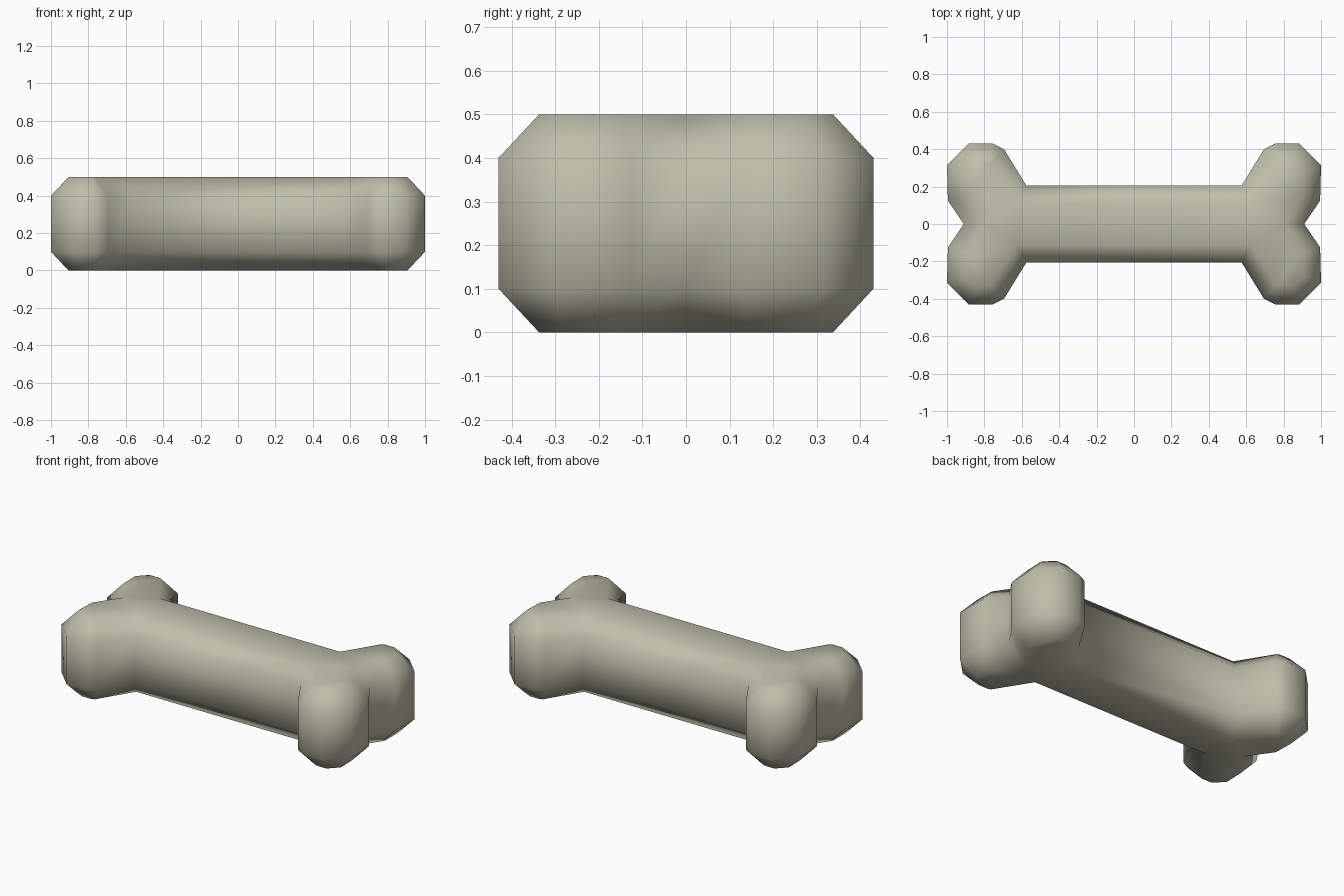
import bpy, bmesh
from mathutils import Vector

if "Cube" in bpy.data.objects:
    bpy.data.objects.remove(bpy.data.objects["Cube"])

# Bone colour
mat = bpy.data.materials.new("bone_beige")
mat.diffuse_color = (0.52, 0.52, 0.41, 1)
mat.use_nodes = True
mat.node_tree.nodes["Principled BSDF"].inputs["Base Color"].default_value = mat.diffuse_color

# Quarter outline seen from above: shaft corner, round the knuckle to the notch
quarter = [(0.575, 0.205), (0.695, 0.40), (0.755, 0.43), (0.885, 0.43),
           (1.0, 0.315), (0.995, 0.125)]
notch = (0.91, 0.0)
half = [(x, -y) for x, y in quarter] + [notch] + [(x, y) for x, y in reversed(quarter)]
outline = [Vector(p) for p in half + [(-x, -y) for x, y in half]]   # counter-clockwise


def inset(points, d):
    """Move every edge of a counter-clockwise outline inwards by d, with mitred corners."""
    result = []
    for i, p in enumerate(points):
        a = (p - points[i - 1]).normalized()
        b = (points[(i + 1) % len(points)] - p).normalized()
        na, nb = Vector((-a.y, a.x)), Vector((-b.y, b.x))
        result.append(p + (na + nb) * d / (1 + na.dot(nb)))
    return result


# Bone body: four stacked rings give upright sides with a chamfer above and below
inner = inset(outline, 0.093)
bm = bmesh.new()
rings = [[bm.verts.new((p.x, p.y, z)) for p in pts]
         for pts, z in ((inner, 0), (outline, 0.1), (outline, 0.4), (inner, 0.5))]
n = len(outline)
for low, high in zip(rings, rings[1:]):
    for i in range(n):
        j = (i + 1) % n
        bm.faces.new((low[i], low[j], high[j], high[i]))


# Top and bottom caps: a shaft quad and a knuckle face at each end
h = n // 2
for ring, flip in ((rings[0], True), (rings[3], False)):
    right, left = ring[:h], ring[h:]
    mid = h // 2
    faces = [(right[0], right[-1], left[0], left[-1])]
    for end in (right, left):
        faces += [(end[0], end[mid], end[-1]),
                  tuple(end[:mid + 1]), tuple(end[mid:])]
    for f in faces:
        bm.faces.new(f[::-1] if flip else f)
bmesh.ops.recalc_face_normals(bm, faces=bm.faces)

mesh = bpy.data.meshes.new("bone")
bm.to_mesh(mesh)
bm.free()
mesh.materials.append(mat)
mesh.shade_smooth()
bone = bpy.data.objects.new("bone", mesh)
bpy.context.collection.objects.link(bone)
